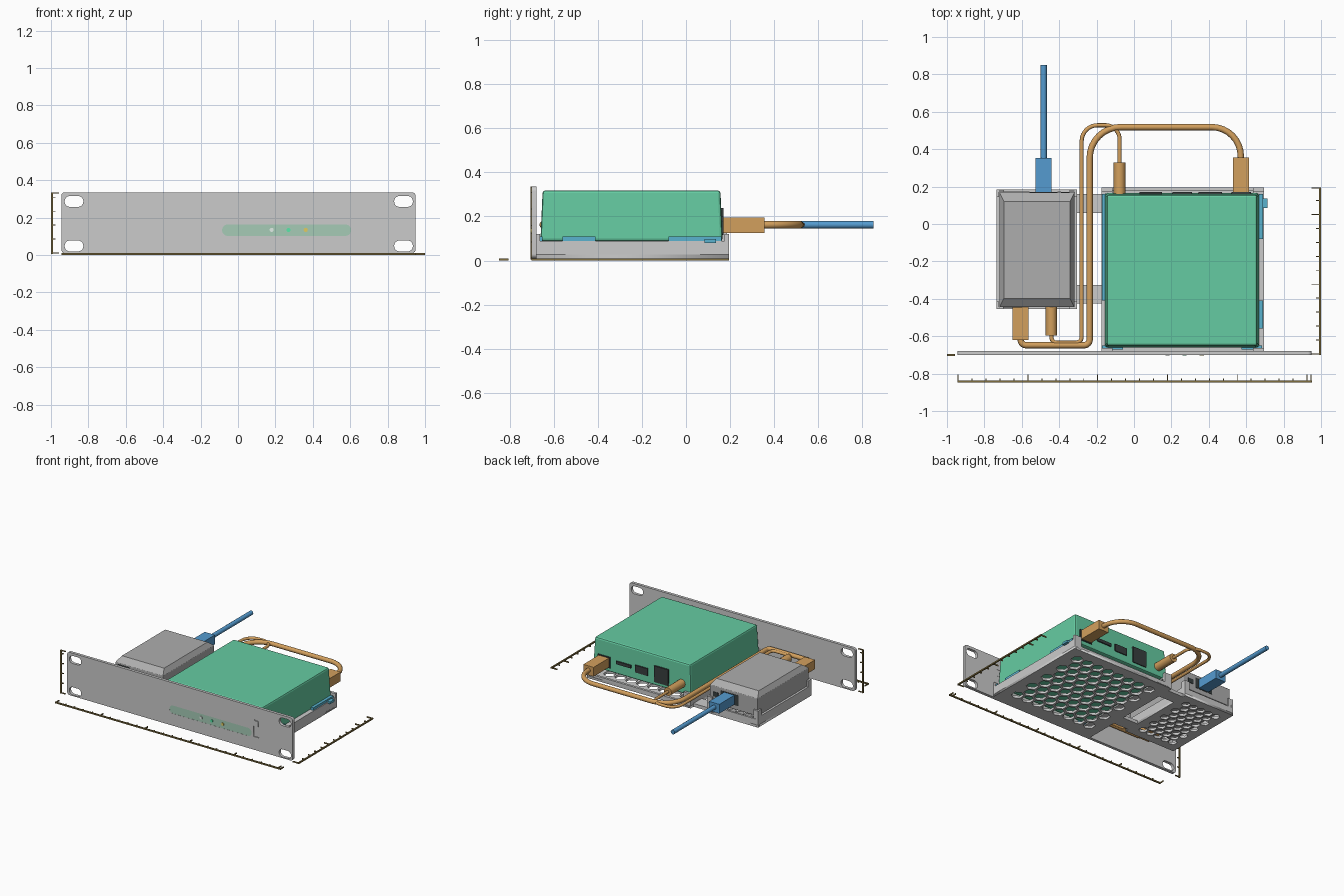
import bpy, bmesh
from math import sin, cos, pi, radians, sqrt
from mathutils import Vector

if "Cube" in bpy.data.objects:
    bpy.data.objects.remove(bpy.data.objects["Cube"])


def material(name, rgb):
    m = bpy.data.materials.new(name)
    m.diffuse_color = (*rgb, 1)
    m.use_nodes = True
    m.node_tree.nodes["Principled BSDF"].inputs["Base Color"].default_value = m.diffuse_color
    return m


GREEN = material("green", (0.13, 0.60, 0.36))
PALE = material("pale_green", (0.38, 0.60, 0.47))
ORANGE = material("orange", (0.65, 0.35, 0.11))
BLUE = material("blue", (0.09, 0.33, 0.63))
TEAL = material("teal", (0.10, 0.45, 0.62))
OLIVE = material("olive", (0.22, 0.16, 0.05))
DARK = material("dark", (0.04, 0.05, 0.05))
GREY = material("mid_grey", (0.42, 0.42, 0.42))
WHITE = material("white", (0.75, 0.85, 0.8))
LIME = material("led_green", (0.1, 0.8, 0.4))
YELLOW = material("yellow", (0.75, 0.6, 0.12))


def link(name, mesh, mat=None):
    ob = bpy.data.objects.new(name, mesh)
    bpy.context.collection.objects.link(ob)
    if mat:
        mesh.materials.clear()
        mesh.materials.append(mat)
    return ob


def box(name, x, y, z, mat=None, bevel=0, taper=(0, 0)):
    """Box from (min, max) ranges; taper insets the top face."""
    bm = bmesh.new()
    bmesh.ops.create_cube(bm, size=1)
    for v in bm.verts:
        t = taper if v.co.z > 0 else (0, 0)
        v.co = [(a + b) / 2 + (1 if c > 0 else -1) * ((b - a) / 2 - i)
                for (a, b), c, i in zip((x, y, z), v.co, (*t, 0))]
    if bevel:
        bmesh.ops.bevel(bm, geom=bm.edges[:], offset=bevel, segments=2, profile=0.5, affect='EDGES')
    me = bpy.data.meshes.new(name)
    bm.to_mesh(me)
    bm.free()
    return link(name, me, mat)


def rounded(x0, x1, y0, y1, r=0.0, n=6):
    if not r:
        return [(x0, y0), (x1, y0), (x1, y1), (x0, y1)]
    corners = [(x1 - r, y1 - r), (x0 + r, y1 - r), (x0 + r, y0 + r), (x1 - r, y0 + r)]
    return [(cx + r * cos(pi / 2 * (k + i / n)), cy + r * sin(pi / 2 * (k + i / n)))
            for k, (cx, cy) in enumerate(corners) for i in range(n + 1)]


def curve_mesh(name, curve, mat=None):
    tmp = bpy.data.objects.new(name + "_tmp", curve)
    bpy.context.collection.objects.link(tmp)
    dg = bpy.context.evaluated_depsgraph_get()
    me = bpy.data.meshes.new_from_object(tmp.evaluated_get(dg))
    bpy.data.objects.remove(tmp)
    return link(name, me, mat)


def plate(name, loops, lo, hi, mat=None, upright=False):
    """Extruded outline; every loop after the first is a hole."""
    cu = bpy.data.curves.new(name, 'CURVE')
    cu.dimensions, cu.fill_mode, cu.extrude = '2D', 'BOTH', (hi - lo) / 2
    for pts in loops:
        s = cu.splines.new('POLY')
        s.points.add(len(pts) - 1)
        for p, q in zip(s.points, pts):
            p.co = (*q, 0, 1)
        s.use_cyclic_u = True
    ob = curve_mesh(name, cu, mat)
    mid = (lo + hi) / 2
    if upright:
        ob.rotation_euler.x = radians(90)
        ob.location.y = mid
    else:
        ob.location.z = mid
    return ob


def cable(name, pts, radii, r, mat, z=0.162):
    """Tube along a polyline with filleted corners."""
    pts = [Vector((*p, z)) for p in pts]
    path = [pts[0]]
    for a, b, c, f in zip(pts, pts[1:], pts[2:], radii):
        u, w = (a - b).normalized(), (c - b).normalized()
        o = b + (u + w) * f
        path += [o - w * f * cos(t) - u * f * sin(t) for t in (pi / 2 * i / 8 for i in range(9))]
    path.append(pts[-1])
    cu = bpy.data.curves.new(name, 'CURVE')
    cu.dimensions, cu.bevel_depth, cu.bevel_resolution, cu.use_fill_caps = '3D', r, 3, True
    s = cu.splines.new('POLY')
    s.points.add(len(path) - 1)
    for p, q in zip(s.points, path):
        p.co = (*q, 1)
    ob = curve_mesh(name, cu, mat)
    for poly in ob.data.polygons:
        poly.use_smooth = len(poly.vertices) == 4
    return ob


def hexes(x0, x1, y0, y1, pitch, r):
    """Whole hexagonal holes that fit in the rectangle."""
    row = pitch * sqrt(3) / 2
    ny = int((y1 - y0 - 2 * r) / row) + 1
    nx = int((x1 - x0 - 2 * r) / pitch) + 1
    out = []
    for j in range(ny):
        n = nx - j % 2
        for i in range(n):
            cx = (x0 + x1) / 2 + (i - (n - 1) / 2) * pitch
            cy = (y0 + y1) / 2 + (j - (ny - 1) / 2) * row
            out.append([(cx + r * cos(pi / 3 * k + pi / 6), cy + r * sin(pi / 3 * k + pi / 6)) for k in range(6)])
    return out


# Front rack panel with four mounting slots and a light window
F0, F1 = -0.70, -0.678
slots = [rounded(cx - 0.05, cx + 0.05, cz - 0.029, cz + 0.029, 0.028)
         for cx in (-0.877, 0.885) for cz in (0.048, 0.286)]
window = rounded(-0.085, 0.605, 0.102, 0.163, 0.03)
notch = [(0.62, 0.11), (0.668, 0.11), (0.668, 0.24), (0.63, 0.24), (0.63, 0.232),
         (0.66, 0.232), (0.66, 0.19), (0.62, 0.19)]
plate("front_panel", [rounded(-0.945, 0.95, 0.01, 0.335, 0.02)] + slots + [window, notch], F0, F1, None, True)
plate("light_window", [window], F0 + 0.001, F1 - 0.002, PALE, True)
plate("switch_insert", [notch], F0 + 0.006, F1 - 0.002, None, True)
for nm, cx, m in (("left", 0.18, WHITE), ("middle", 0.27, LIME), ("right", 0.362, YELLOW)):
    plate("indicator_" + nm, [rounded(cx - 0.011, cx + 0.011, 0.123, 0.145, 0.0108)], F0 - 0.004, F0 + 0.003, m, True)

# Large tray: honeycomb floor, side walls, lips and corner posts
plate("large_tray_floor", [rounded(-0.175, 0.695, F1, 0.195)]
      + hexes(-0.12, 0.64, -0.62, 0.15, 0.092, 0.044), 0.01, 0.028)
for nm, a in (("left", -0.175), ("right", 0.677)):
    box(f"large_tray_{nm}_wall", (a, a + 0.018), (F1, 0.195), (0.01, 0.088))
    p = -0.175 if nm == "left" else 0.635
    box(f"large_tray_{nm}_post", (p, p + 0.06), (0.175, 0.195), (0.02, 0.12))
    box(f"large_tray_{nm}_front_post", (p, p + 0.06), (F1, -0.662), (0.02, 0.12))
    ledge = -0.16 if nm == "left" else 0.635
    box(f"large_tray_{nm}_ledge", (ledge, ledge + 0.045), (-0.66, 0.18), (0.078, 0.088))
box("large_tray_back_lip", (-0.175, 0.695), (0.177, 0.195), (0.01, 0.045))
for nm, lo, hi in (("rear", -0.08, 0.16), ("front", -0.56, -0.41)):
    for sd, a in (("left", -0.172), ("right", 0.667)):
        box(f"{nm}_{sd}_clip", (a, a + 0.022), (lo if sd == "right" else max(lo, -0.07), hi), (0.084, 0.108), TEAL)
for nm, lo in (("left", -0.17), ("right", 0.575)):
    box(f"{nm}_front_clip", (lo, lo + 0.11), (-0.672, -0.65), (0.084, 0.108), TEAL)
box("side_latch", (0.685, 0.715), (0.085, 0.135), (0.08, 0.097), TEAL)

# Green enclosure with rear ports
box("green_enclosure", (-0.155, 0.668), (-0.66, 0.166), (0.088, 0.318), GREEN, 0.012, (0.01, 0.01))
for nm, lo, hi, z0, z1 in (("network", 0.03, 0.15, 0.115, 0.238), ("square", 0.205, 0.31, 0.145, 0.20),
                           ("thin", 0.345, 0.47, 0.165, 0.188), ("power", 0.52, 0.625, 0.118, 0.20)):
    box(nm + "_port", (lo, hi), (0.12, 0.171), (z0, z1), DARK)

# Small tray with corner brackets, joined by two straps
plate("small_tray_floor", [rounded(-0.735, -0.305, -0.455, 0.185)]
      + hexes(-0.695, -0.345, -0.41, 0.14, 0.066, 0.032), 0.01, 0.028)
for nm, a in (("left", -0.735), ("right", -0.321)):
    box(f"small_tray_{nm}_wall", (a, a + 0.016), (-0.455, 0.185), (0.01, 0.088))
for nm, a in (("front", -0.455), ("back", 0.170)):
    box(f"small_tray_{nm}_wall", (-0.735, -0.305), (a, a + 0.015), (0.01, 0.07))
    for sd, b in (("left", -0.735), ("right", -0.345)):
        c = b if sd == "left" else -0.318
        d = a if nm == "front" else 0.145
        box(f"{nm}_{sd}_corner_face", (b, b + 0.04), (a, a + 0.012), (0.01, 0.135))
        box(f"{nm}_{sd}_corner_side", (c, c + 0.013), (d, d + 0.04), (0.01, 0.135))
for nm, lo in (("front", -0.425), ("rear", 0.06)):
    box(f"{nm}_joining_strap", (-0.31, -0.17), (lo, lo + 0.1), (0.01, 0.035))

# Grey enclosure: straight body and a chamfered lid
box("grey_enclosure", (-0.72, -0.318), (-0.445, 0.168), (0.085, 0.222), GREY, 0.006)
box("grey_lid", (-0.718, -0.32), (-0.443, 0.166), (0.221, 0.255), GREY, 0, (0.022, 0.045))
box("grey_rear_recess", (-0.56, -0.41), (0.12, 0.170), (0.12, 0.20), DARK)
box("grey_rear_small_port", (-0.39, -0.345), (0.12, 0.171), (0.14, 0.175), DARK)
box("grey_front_slot", (-0.70, -0.60), (-0.447, -0.43), (0.195, 0.21), DARK)

# Plugs and cables
box("green_box_plug", (0.528, 0.614), (0.165, 0.355), (0.125, 0.195), ORANGE)
box("grey_box_plug", (-0.65, -0.563), (-0.62, -0.435), (0.125, 0.195), ORANGE)
box("outgoing_plug", (-0.526, -0.44), (0.16, 0.352), (0.125, 0.195), BLUE)
cable("thin_rear_plug", [(-0.077, 0.16), (-0.077, 0.33)], [], 0.032, ORANGE)
cable("thin_front_plug", [(-0.442, -0.43), (-0.442, -0.595)], [], 0.03, ORANGE)
cable("outgoing_cable", [(-0.483, 0.34), (-0.483, 0.849)], [], 0.017, BLUE)
cable("thick_cable", [(0.571, 0.34), (0.571, 0.518), (-0.237, 0.518), (-0.237, -0.648), (-0.606, -0.648), (-0.606, -0.61)],
      [0.155, 0.165, 0.03, 0.03], 0.017, ORANGE)
cable("thin_cable", [(-0.077, 0.32), (-0.077, 0.528), (-0.28, 0.528), (-0.28, -0.635), (-0.442, -0.635), (-0.442, -0.59)],
      [0.075, 0.085, 0.03, 0.03], 0.011, ORANGE)

# Rulers along width, depth and height
STEP = 0.0746
marks = lambda a, b: [(a + i * STEP, i % 5 == 0) for i in range(int((b - a) / STEP) + 1)] + [(b, True)]
T = 0.005
box("width_ruler", (-0.945, 0.952), (-0.848, -0.838), (0, 0.01), OLIVE)
for i, (p, big) in enumerate(marks(-0.94, 0.947)):
    box(f"width_tick_{i}", (p - T / 2, p + T / 2), (-0.842, -0.805 if big else -0.826), (0, 0.01), OLIVE)
box("depth_ruler", (0.99, 1.0), (-0.70, 0.195), (0, 0.01), OLIVE)
for i, (p, big) in enumerate(marks(-0.695, 0.192)):
    box(f"depth_tick_{i}", (0.948 if big else 0.972, 0.994), (p - T / 2, p + T / 2), (0, 0.01), OLIVE)
box("height_ruler", (-1.0, -0.99), (-0.705, -0.695), (0.005, 0.335), OLIVE)
for i, (p, big) in enumerate(marks(0.01, 0.332)):
    box(f"height_tick_{i}", (-0.994, -0.958 if big else -0.976), (-0.705, -0.695), (p - T / 2, p + T / 2), OLIVE)
